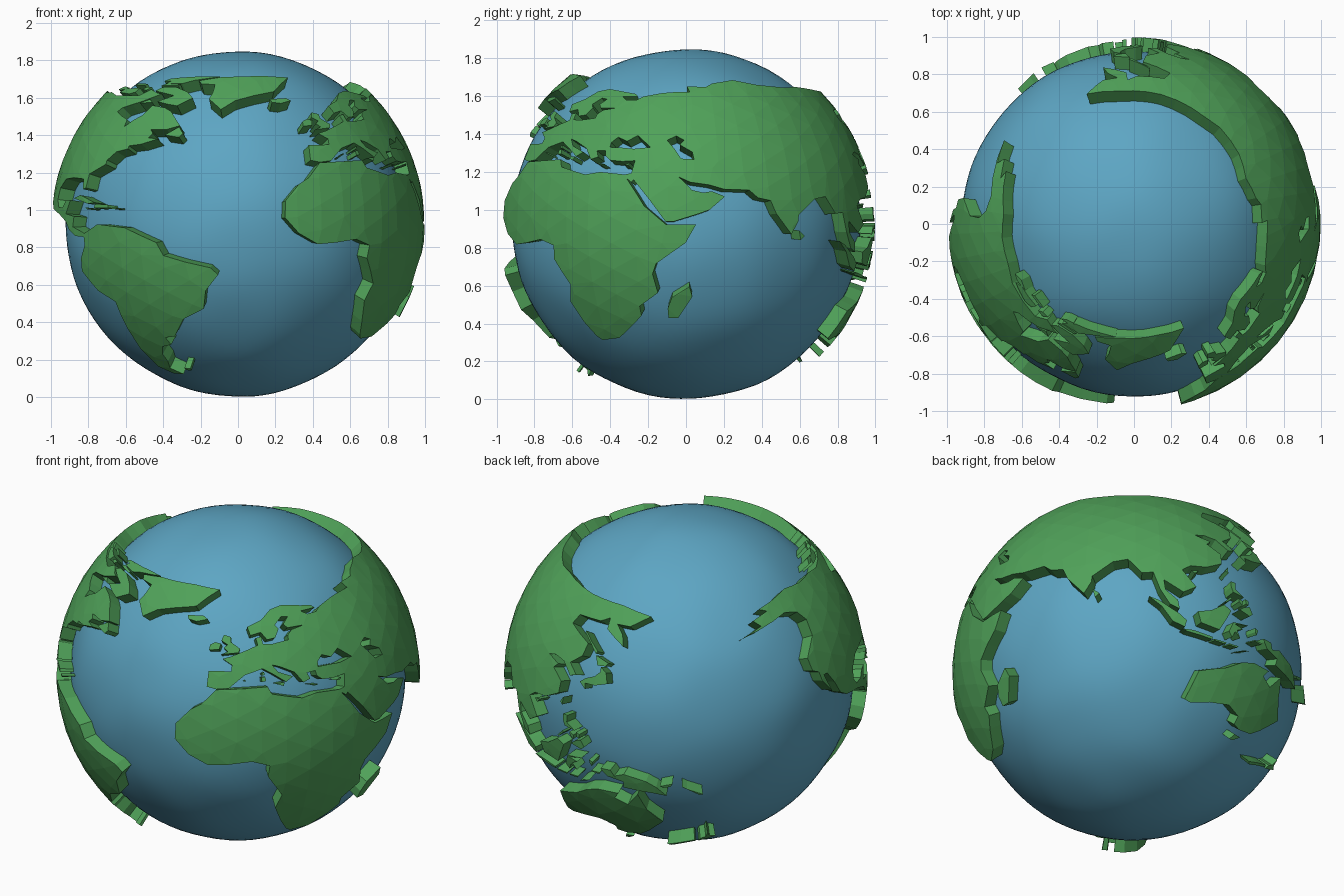
import bpy, bmesh, math
from mathutils import Vector, noise
from mathutils.geometry import delaunay_2d_cdt

CENTER = Vector((0, 0, 0.925))
R_SEA, R_LAND, R_BASE = 0.922, 0.998, 0.89
# Flattened-map projection factors, every 10 degrees of latitude
FX = [1, .9954, .9822, .96, .9216, .8679, .7986, .7186, .6213, .5322]
FY = [0, .124, .248, .372, .4958, .6176, .7346, .8435, .9394, 1]


def material(name, color):
    m = bpy.data.materials.new(name)
    m.diffuse_color = color
    return m


SEA = material("sea_blue", (0.11, 0.38, 0.55, 1))
LAND = material("land_green", (0.08, 0.36, 0.10, 1))


def project(lon, lat):
    i = min(int(abs(lat) / 10), 8)
    t = abs(lat) / 10 - i
    fx = FX[i] + (FX[i + 1] - FX[i]) * t
    fy = FY[i] + (FY[i + 1] - FY[i]) * t
    return Vector((lon * fx * 1.163 - 55.8, math.copysign(fy, lat) * 64.8 - 9.7))


def on_globe(p, r):
    a, b = math.radians(p[0]), math.radians(p[1])
    return CENTER + r * Vector((math.cos(a) * math.cos(b), math.sin(a) * math.cos(b), math.sin(b)))


def outline(flat):
    pts = [project(*q) for q in zip(flat[::2], flat[1::2])]
    out = []
    for a, b in zip(pts, pts[1:] + pts[:1]):
        n = max(1, math.ceil((b - a).length / 9))
        out += [a.lerp(b, k / n) for k in range(n)]
    return out


def inside(p, loop):
    hit = False
    for a, b in zip(loop, loop[1:] + loop[:1]):
        if (a[1] > p[1]) != (b[1] > p[1]) and p[0] < a[0] + (p[1] - a[1]) * (b[0] - a[0]) / (b[1] - a[1]):
            hit = not hit
    return hit


def land(name, *outlines, holes=()):
    loops, cuts = [outline(o) for o in outlines], [outline(h) for h in holes]
    is_land = lambda p: any(inside(p, l) for l in loops) and not any(inside(p, c) for c in cuts)
    pts, edges = [], []
    for l in loops + cuts:
        s, n = len(pts), len(l)
        pts += l
        edges += [(s + i, s + (i + 1) % n) for i in range(n)]
    xs, ys = [p[0] for p in pts], [p[1] for p in pts]
    step = 8
    for i in range(int((max(xs) - min(xs)) / step) + 1):
        for j in range(int((max(ys) - min(ys)) / step) + 1):
            g = Vector((min(xs) + (i + .5) * step, min(ys) + (j + .5 * (i % 2)) * step))
            if is_land(g) and min((g - p).length for p in pts) > 2:
                pts.append(g)
    verts, _, tris = delaunay_2d_cdt(pts, edges, [], 0, 1e-3)[:3]
    tris = [t for t in tris if is_land(sum((verts[i] for i in t), Vector((0, 0))) / len(t))]
    bm = bmesh.new()
    top = [bm.verts.new(on_globe(v, R_LAND)) for v in verts]
    low = [bm.verts.new(on_globe(v, R_BASE)) for v in verts]
    half = {(t[k], t[(k + 1) % len(t)]) for t in tris for k in range(len(t))}
    for t in tris:
        bm.faces.new([top[i] for i in t])
        bm.faces.new([low[i] for i in reversed(t)])
    for a, b in half:
        if (b, a) not in half:
            bm.faces.new([top[b], top[a], low[a], low[b]])
    bmesh.ops.delete(bm, geom=[v for v in bm.verts if not v.link_faces], context='VERTS')
    bmesh.ops.recalc_face_normals(bm, faces=bm.faces)
    me = bpy.data.meshes.new(name)
    bm.to_mesh(me)
    bm.free()
    me.materials.append(LAND)
    bpy.context.collection.objects.link(bpy.data.objects.new(name, me))


# Ocean ball with a slightly uneven surface
bpy.ops.mesh.primitive_ico_sphere_add(subdivisions=5, radius=1, location=CENTER)
ocean = bpy.context.object
ocean.name = "ocean"
for v in ocean.data.vertices:
    v.co = v.co.normalized() * (R_SEA + 0.008 * noise.noise(v.co * 3))
bpy.ops.object.shade_smooth()
ocean.data.materials.append(SEA)

# Africa and Madagascar
land("africa", [-6, 36, 10, 37, 11, 34, 20, 31, 25, 32, 32.5, 31, 33, 29.5, 35.5, 24, 37.5, 19, 43, 12, 51, 12, 48, 5,
                40, -3, 39, -7, 40.5, -14.5, 35, -20, 35.5, -24, 32.5, -28, 27, -34, 20, -35, 18, -33, 15, -27,
                12, -18, 13.5, -11, 9, -1, 9.5, 4, 4.5, 6.3, -2, 5, -7.5, 4.4, -13, 8.5, -17, 14.5, -17, 21,
                -13, 27.5, -10, 30])
land("madagascar", [49.3, -12, 50.4, -16, 47, -25, 44, -25, 43.5, -21, 44.5, -16.5])

# Eurasia: Europe, Scandinavia side, Arabia and Asia joined; two inland seas cut out
europe = [-9, 37, -6, 36.2, -2, 36.8, 0, 39, 3, 42, 7, 43.5, 9, 44.3, 12, 42, 16, 38.2, 18.5, 40, 14, 42.5, 12.5, 45.5,
          15, 44.5, 19.5, 41.5, 21.5, 37, 24, 38, 23.5, 40.5, 26.5, 40.7, 26.5, 38.5, 28, 36.7, 32, 36.2, 36, 36.5,
          48, 30, 51, 28, 56, 27, 60, 25.3, 60, 69, 54, 68.5, 44, 66.5, 40, 64.5, 30, 60, 24, 59, 21.5, 57,
          21, 55, 14, 54, 10.5, 54.3, 10.5, 57.5, 8, 57, 8.5, 54, 4, 52, -1.5, 49.5, -4.7, 48.4, -1.3, 46,
          -1.5, 43.5, -9, 43.3]
scandinavia = [40, 64.5, 35, 64.5, 33, 66.5, 41, 66.5, 40, 68, 30, 70, 25, 71, 18, 69.5, 12, 65, 5, 62, 6, 58.2,
               10.5, 59.3, 12.5, 56, 16, 56.5, 18.5, 60, 17.5, 62, 22, 65.5, 25, 65, 21.5, 62, 22.5, 60, 30, 60]
arabia = [36, 36.5, 34.5, 31.5, 32.5, 31, 33, 29.5, 34.3, 28, 35, 29, 39, 21.5, 43, 13, 45, 13, 52, 16, 55, 17.5,
          59.7, 22.5, 56.5, 24.5, 54, 24, 51, 25, 50, 27, 48, 30]
asia = [60, 25.3, 67, 25, 69, 22, 72.5, 21, 73.5, 16, 77.5, 8.2, 80, 13, 80.5, 15.5, 87, 21.5, 91.5, 22.5, 94.3, 16,
        97.5, 16.5, 98.5, 9, 101, 3, 103.7, 1.4, 103.3, 5, 100, 9, 100, 13.3, 105, 8.8, 109, 12, 106, 19, 109, 21.5,
        114, 22.3, 120, 26, 121.8, 31, 119.5, 35, 122, 37, 118, 39, 121.5, 40, 125, 39, 126.5, 34.5, 129.3, 35.5,
        128, 39.5, 135, 43.5, 140.5, 49, 136, 54.5, 143, 59, 155, 59.5, 163, 62, 156, 57, 157, 51.2, 162, 56,
        164, 60, 170, 60, 178, 62.5, 190, 66, 180, 69, 160, 69.8, 140, 72.5, 128, 72, 113, 74, 104, 77.5,
        87, 75, 80, 72.5, 70, 72.8, 68, 69, 60, 69]
land("eurasia", europe, scandinavia, arabia, asia,
     holes=([28, 42, 28.5, 44, 31, 46.3, 34, 44.5, 38, 47, 41.5, 42, 36, 41.3, 32, 41.8],
            [47.5, 45, 51, 46.8, 53, 45, 51, 43, 54, 40, 53.8, 37, 50, 37.3, 49, 41]))

# The Americas
north = [-168, 66, -156, 71, -141, 69.7, -128, 70, -115, 68, -95, 68, -94, 72, -85, 69.5, -81.5, 69, -87, 64.5,
         -94, 61, -94, 58.8, -88, 56.7, -82.5, 55, -80, 51.5, -79, 54.5, -77, 57, -78, 62.3, -70, 61, -65, 59,
         -61, 56, -56, 52, -60, 50.2, -66.5, 50.2, -64.5, 48.5, -65, 46.5, -61, 46, -66, 43.7, -70.5, 43,
         -70, 41.7, -74, 40.5, -76, 37, -75.6, 35.3, -81, 31.5, -80.2, 26, -81.5, 25.5, -83, 29.5, -89, 30,
         -94.5, 29.5, -97.5, 26, -109, 26, -113, 31, -114.5, 31, -110, 23.2, -115, 29, -117.3, 33, -120.5, 34.5,
         -124, 40, -124, 47.5, -130, 54.5, -138, 59, -147, 61, -152, 59, -162, 55, -157.5, 58.5, -165, 61.5, -161, 64.3]
central = [-109, 26, -97.5, 26, -97.5, 21.5, -95, 18.5, -91.5, 18.5, -90, 21, -87, 21.3, -88.5, 16, -83.3, 15,
           -83.5, 11, -79.5, 9.5, -77.5, 8.5, -77.8, 7.2, -82, 7.5, -85.7, 10, -88, 13, -94, 16, -102, 18, -105.5, 20.5]
land("north_america", north, central)
land("south_america", [-77.5, 8.5, -72, 12, -62, 10.7, -52, 5, -50, 0, -44, -2.5, -37, -4.8, -35, -7.5, -39, -14,
                       -40.5, -21.5, -48, -26, -54, -34, -58, -34.5, -57.5, -38, -62, -39, -65, -43, -66, -47,
                       -69, -51, -65.5, -55, -71, -54.5, -75, -50, -73.5, -40, -71.5, -30, -70.3, -18.5, -76, -14,
                       -81, -6, -80, -1, -77.5, 4, -77.8, 7.2])
land("south_atlantic_islands", [-61, -51, -58, -51.3, -58.5, -52.6, -61, -52.3])
land("caribbean_islands", [-85, 22, -82, 23.2, -74.3, 20.3, -77.5, 19.9], [-74, 19.8, -69, 19.5, -68.5, 18.3, -74.3, 18.2],
     [-78.3, 18.5, -76.3, 18.2, -77.2, 17.7], [-67.2, 18.5, -65.6, 18.4, -65.8, 17.9, -67.2, 17.9])
land("newfoundland", [-59.3, 47.7, -56, 51.5, -53, 48.5, -53.5, 46.7])

# Arctic islands and Greenland
land("greenland", [-44, 60, -40, 65, -32, 68, -22, 70.5, -18, 76, -12, 81.5, -32, 83.5, -60, 82, -72, 78.5, -67, 76,
                   -58, 75.5, -54, 70, -53, 66])
land("iceland", [-24, 65.8, -16, 66.4, -13.6, 65, -18.5, 63.4, -22.7, 64])
land("arctic_islands", [-65, 62, -71, 63, -78, 64.5, -73, 68, -89, 71, -89, 73.5, -80, 73.7, -68, 70.2, -61.5, 66.5],
     [-117, 70, -105, 69, -102, 70, -105, 73, -118, 72.5], [-125, 72, -120, 71.5, -116, 73.2, -124, 74.2],
     [-92, 76.5, -80, 76.3, -75, 78.8, -62, 82.5, -75, 83, -91, 81.3], [-92, 74.7, -80, 74.7, -80, 75.6, -91, 76.3],
     [-115, 75, -106, 75, -106, 76, -116, 76.5], [-101, 72, -96.5, 71.5, -97, 73.7, -101, 73.6],
     [-97, 78.2, -88, 78.5, -92, 81, -96, 80], [-87, 63.6, -80, 63.9, -84, 65.8])

# European and Mediterranean islands
land("british_isles", [-5.5, 50.1, 1, 51, 1.6, 52.7, -2, 55.5, -2, 57.6, -5, 58.5, -5.8, 56, -3.2, 54.3, -4.6, 53, -3, 51.4],
     [-10, 51.7, -6.3, 52.2, -5.8, 54.6, -8, 55.2, -10, 54])
land("mediterranean_islands", [8.3, 39, 9.7, 39.3, 9.5, 41.1, 8.3, 40.8], [8.7, 41.6, 9.4, 41.7, 9.4, 42.9, 8.6, 42.4],
     [12.5, 37.9, 15.5, 38.2, 15, 36.7], [23.5, 35.6, 26.3, 35.2, 24.8, 34.9], [32.4, 35, 34.5, 35.6, 33.7, 34.7],
     [2.4, 39.6, 3.2, 39.9, 3.1, 39.3])

# East and southeast Asian islands
land("japan", [130, 33.5, 131, 31.2, 132, 33.5, 135.5, 33.6, 140.5, 35.3, 142, 39.5, 141.2, 41.4, 140, 39.5, 137, 37.2, 133, 35.5],
     [140, 41.6, 143.2, 42, 145.4, 43.4, 141.8, 45.4], [142, 46, 143.5, 47, 143, 53.8, 142, 53])
land("coastal_islands", [80, 9.7, 81.8, 7.5, 80.5, 6], [120.2, 23, 121.8, 25.2, 120.8, 22], [108.7, 19.3, 111, 19.9, 109.6, 18.2])
land("philippines", [120.3, 16, 120.7, 18.5, 122.2, 18.4, 121.6, 15.5, 124, 13, 120.6, 13.8],
     [122, 7, 123.5, 8.6, 125.5, 9.7, 126.5, 7, 125.4, 5.7], [117.2, 8.4, 119.4, 11.3, 119.6, 10.5, 117.6, 8.2],
     [122, 11.8, 123.3, 11, 123, 9.2, 122, 10.4], [124.4, 12.5, 125.5, 12, 125.1, 10.2, 124.4, 10.6])
land("indonesia", [95.3, 5.6, 98, 4.2, 103.5, -.5, 106, -3, 105.7, -5.8, 102, -4, 98.7, 1.7],
     [105.2, -6.6, 108.5, -6.5, 114.4, -7.6, 114.4, -8.6, 106.5, -7.4],
     [109, 1.5, 113, 3.2, 117, 7, 119.2, 5.2, 117.6, 1, 116, -4, 110.2, -2.9],
     [119, -3.4, 120, .8, 125, 1.6, 120.5, .3, 123.3, -.8, 121.5, -2, 123, -4.8, 121, -2.8, 120.3, -5.6],
     [115, -8.2, 119, -8.3, 118.8, -9, 115.2, -8.8], [120, -8.3, 123, -8.2, 122.8, -8.9, 120, -8.9],
     [123.6, -10.3, 127, -8.4, 125, -9], [127.5, 1.8, 128.6, 1.2, 128.2, -.8, 127.6, .2], [128, -3, 130.7, -3.1, 130.5, -3.8, 128, -3.5])
land("new_guinea", [131, -.8, 134, -.8, 135.2, -3.3, 138, -1.7, 144.5, -3.9, 147.5, -6.3, 150.7, -10.4, 147, -9.5,
                    143, -9, 138, -8.3, 138, -5.5, 133, -4, 131.5, -2],
     [148.5, -5.7, 152, -4.2, 151.5, -5.7, 149.5, -6.3], [154.7, -5.5, 156, -6.6, 161, -9.5, 160, -9.8])

# Australia and its neighbours
land("australia", [114, -22, 122, -18, 126, -14, 130, -12, 136.5, -12, 135.5, -15, 140, -17.5, 142.3, -11, 146, -19,
                   153, -26, 151, -34, 149.5, -37.5, 144, -38.5, 140, -37.5, 138, -34, 131, -31.5, 124, -33, 118, -35, 115, -34.2])
land("tasmania", [144.7, -40.8, 148.2, -40.9, 147.5, -43.4, 146, -43.5])
land("new_zealand", [172.8, -34.6, 175.5, -37, 178.4, -37.7, 177, -39.5, 175.2, -41.5, 173.8, -39.4, 174.7, -37.8],
     [172.7, -40.6, 174.2, -41.5, 171, -44.5, 169, -46.6, 166.5, -45.9])
